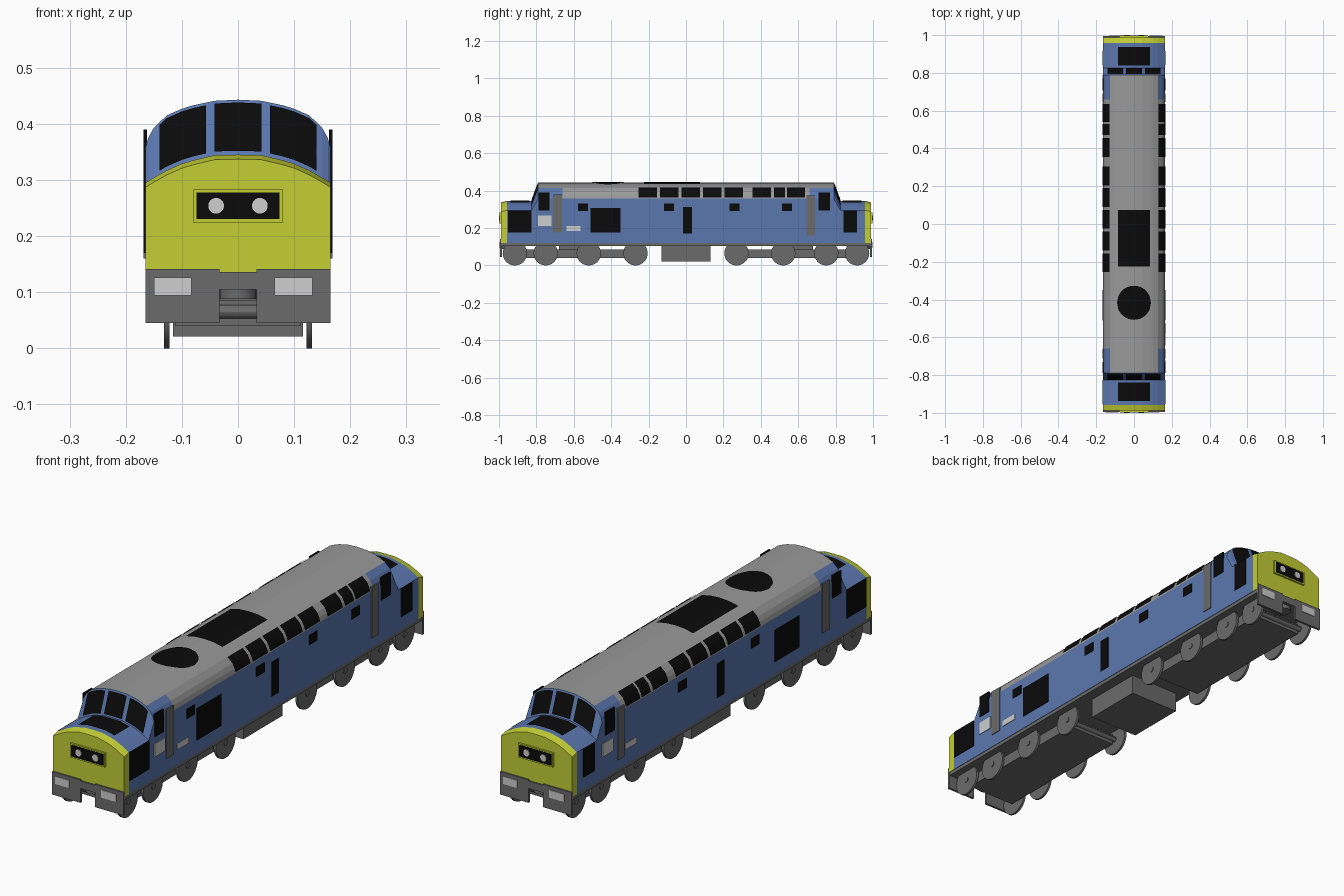
import bpy, bmesh, math

if "Cube" in bpy.data.objects:
    bpy.data.objects.remove(bpy.data.objects["Cube"])

def mat(name, r, g, b):
    m = bpy.data.materials.new(name)
    m.diffuse_color = (r, g, b, 1)
    m.use_nodes = True
    m.node_tree.nodes["Principled BSDF"].inputs["Base Color"].default_value = m.diffuse_color
    return m

BLUE = mat("body blue", .105, .185, .43)
YELLOW = mat("warning yellow", .55, .62, .035)
ROOF = mat("roof grey", .32, .32, .32)
DARK = mat("underframe grey", .145, .145, .145)
BLACK = mat("glass black", .003, .003, .003)
WHITE = mat("label white", .62, .62, .62)

def mesh(name, verts, faces, mats, idx=None, fix=True):
    me = bpy.data.meshes.new(name)
    me.from_pydata(verts, [], faces)
    for m in mats:
        me.materials.append(m)
    if idx:
        me.polygons.foreach_set("material_index", idx)
    if fix:
        bm = bmesh.new()
        bm.from_mesh(me)
        bmesh.ops.recalc_face_normals(bm, faces=bm.faces)
        bm.to_mesh(me)
        bm.free()
    ob = bpy.data.objects.new(name, me)
    bpy.context.collection.objects.link(ob)
    return ob

def box(name, x, y, z, m):
    v = [(a, b, c) for a in x for b in y for c in z]
    f = [(0, 1, 3, 2), (4, 6, 7, 5), (0, 4, 5, 1), (2, 3, 7, 6), (0, 2, 6, 4), (1, 5, 7, 3)]
    return mesh(name, v, f, [m])

def cyl(name, r, d, loc, axis, m, n=32):
    rot = {'x': (0, math.pi / 2, 0), 'y': (math.pi / 2, 0, 0), 'z': (0, 0, 0)}[axis]
    bpy.ops.mesh.primitive_cylinder_add(vertices=n, radius=r, depth=d, location=loc, rotation=rot)
    ob = bpy.context.object
    ob.name = name
    ob.data.materials.append(m)
    bpy.ops.object.shade_smooth_by_angle()
    return ob

def ends(s, a, b):
    return tuple(sorted((s * a, s * b)))

# Half cross-sections, sharing the same x positions
X = [.165, .165, .16, .15, .127, .1, .08, .042, 0]
ZROOF = [.12, .357, .375, .393, .415, .427, .433, .441, .443]
ZNOSE = [.12, .295, .298, .304, .317, .329, .335, .344, .345]

def height(Z):
    def f(x):
        x = abs(x)
        for i in range(1, 8):
            if X[i + 1] <= x <= X[i]:
                t = (X[i] - x) / (X[i] - X[i + 1])
                return Z[i] + t * (Z[i + 1] - Z[i])
        return Z[1]
    return f
roof_z, nose_z = height(ZROOF), height(ZNOSE)

# Hull: one loft from nose tip to nose tip
ZTIP = [ZNOSE[0]] + [z - .008 for z in ZNOSE[1:]]
half = [(-.988, ZTIP), (-.957, ZNOSE), (-.826, ZNOSE), (-.79, ZROOF), (-.66, ZROOF)]
secs = half + [(-y, Z) for y, Z in reversed(half)]
xs = X + [-x for x in X[-2::-1]]
n = len(xs)
verts, faces, idx = [], [], []
for y, Z in secs:
    verts += [(x, y, z) for x, z in zip(xs, Z + Z[-2::-1])]
for k in range(len(secs) - 1):
    kind = min(k, 8 - k)
    for i in range(n):
        j = (i + 1) % n
        faces.append((k * n + i, k * n + j, (k + 1) * n + j, (k + 1) * n + i))
        e = min(i, n - 2 - i) if i < n - 1 else 0
        grey = (kind == 4 and e >= 1) or (kind == 3 and e >= 4)
        idx.append(1 if kind == 0 else 2 if grey else 0)
faces += [tuple(range(n)), tuple(range(len(verts) - n, len(verts)))]
idx += [1, 1]
mesh("hull", verts, faces, [BLUE, YELLOW, ROOF], idx)

def patch(name, x0, x1, lo, hi, m, steps=12):
    """Thin sheet following the hull: lo(x) and hi(x) give its two edge points."""
    px = sorted({x0 + (x1 - x0) * i / steps for i in range(steps + 1)}
                | {s * x for x in X for s in (1, -1) if x0 < s * x < x1})
    v = [p for x in px for p in (lo(x), hi(x))]
    f = [(2 * i, 2 * i + 2, 2 * i + 3, 2 * i + 1) for i in range(len(px) - 1)]
    return mesh(name, v, f, [m], fix=False)

# Roof grille and fan
patch("roof_grille", -.085, .085, lambda x: (x, -.225, roof_z(x) + .003),
      lambda x: (x, .075, roof_z(x) + .003), BLACK)
fan = lambda x: math.sqrt(max(0, .09 ** 2 - x * x))
patch("roof_fan", -.09, .09, lambda x: (x, -.417 - fan(x), roof_z(x) + .003),
      lambda x: (x, -.417 + fan(x), roof_z(x) + .003), BLACK, 28)

# Details repeated at both ends
for s in (-1, 1):
    def on_screen(x, t):
        return (x, s * (.829 - .036 * t), nose_z(x) + t * (roof_z(x) - nose_z(x)) + .001)
    flip = lambda a, b: (a, b) if s < 0 else (b, a)
    for x0, x1 in ((-.14, -.057), (-.042, .042), (.057, .14)):
        a, b = flip(lambda x: on_screen(x, .06), lambda x: on_screen(x, .94))
        patch("windscreen", x0, x1, a, b, BLACK)
    a, b = flip(lambda x: (x, s * .938, nose_z(x) + .003), lambda x: (x, s * .838, nose_z(x) + .003))
    patch("nose_grille", -.085, .085, a, b, BLACK)
    # Headcode box with two lamps
    box("headcode_frame", (-.08, .08), ends(s, .98, .996), (.224, .283), YELLOW)
    box("headcode_panel", (-.074, .074), ends(s, .99, .998), (.23, .278), BLACK)
    for x in (-.039, .039):
        cyl("headcode_lamp", .014, .006, (x, s * .997, .254), 'y', WHITE, 24)
    # Buffer beam with coupling notch
    for q in (-1, 1):
        box("buffer_beam", ends(q, .033, .165), ends(s, .984, .994), (.045, .141), DARK)
    box("buffer_beam_centre", (-.033, .033), ends(s, .984, .994), (.105, .136), DARK)
    cyl("coupling", .033, .018, (0, s * .95, .097), 'z', DARK, 24)
    for x0, x1 in ((-.15, -.083), (.065, .133)):
        box("beam_label", ends(-s, x0, x1), ends(s, .99, .997), (.094, .126), WHITE)
    # Bogie
    box("bogie_frame", (-.112, .112), ends(s, .27, .915), (.04, .085), DARK)
    box("bogie_pivot", (-.05, .05), ends(s, .55, .68), (.08, .11), DARK)
    for y in (.27, .52, .75, .915):
        cyl("axle", .012, .27, (0, s * y, .065), 'x', DARK, 12)
        for x in (-.127, .127):
            cyl("wheel", .065, .01, (x, s * y, .065), 'x', DARK)

# Underframe
box("sole_bar", (-.163, .163), (-.988, .988), (.105, .121), DARK)
box("fuel_tank", (-.116, .116), (-.13, .13), (.021, .106), DARK)

# Side details, mirrored left and right
louvres = [(-.255, -.155), (-.14, -.04), (-.025, .075), (.09, .19), (.205, .305),
           (.355, .455), (.47, .53), (.54, .635)]
curve = [(.167, .362), (.163, .376), (.153, .396), (.130, .4165)]
panels = [("nose_side_grille", -.953, -.826, .175, .295), ("nose_side_grille", .842, .915, .175, .295),
          ("cab_side_window", -.789, -.73, .295, .39), ("cab_side_window", .708, .77, .295, .39),
          ("side_grille", -.51, -.35, .175, .307), ("side_slot", -.015, .032, .17, .312)]
for s in (-1, 1):
    X0 = ends(s, .162, .168)
    for y0, y1 in louvres:
        v = [(s * x, y, z) for x, z in curve for y in (y0, y1)]
        f = [(2 * i, 2 * i + 1, 2 * i + 3, 2 * i + 2)[::s] for i in range(3)]
        mesh("roof_louvre", v, f, [BLACK], fix=False)
    for name, y0, y1, z0, z1 in panels:
        box(name, X0, (y0, y1), (z0, z1), BLACK)
    box("cab_door", X0, (-.712, -.662), (.175, .38), DARK)
    box("cab_door", X0, (.645, .69), (.16, .375), DARK)
    for y in ((-.55, -.09, .26, .54) if s > 0 else (.26, -.22)):
        box("side_window", X0, (y - .027, y + .027), (.29, .33), BLACK)
    # Labels sit at opposite ends on the two sides
    box("cab_label", X0, ends(-s, .72, .79), (.212, .266), WHITE)
    box("side_label", X0, ends(-s, .565, .64), (.185, .21), WHITE)
